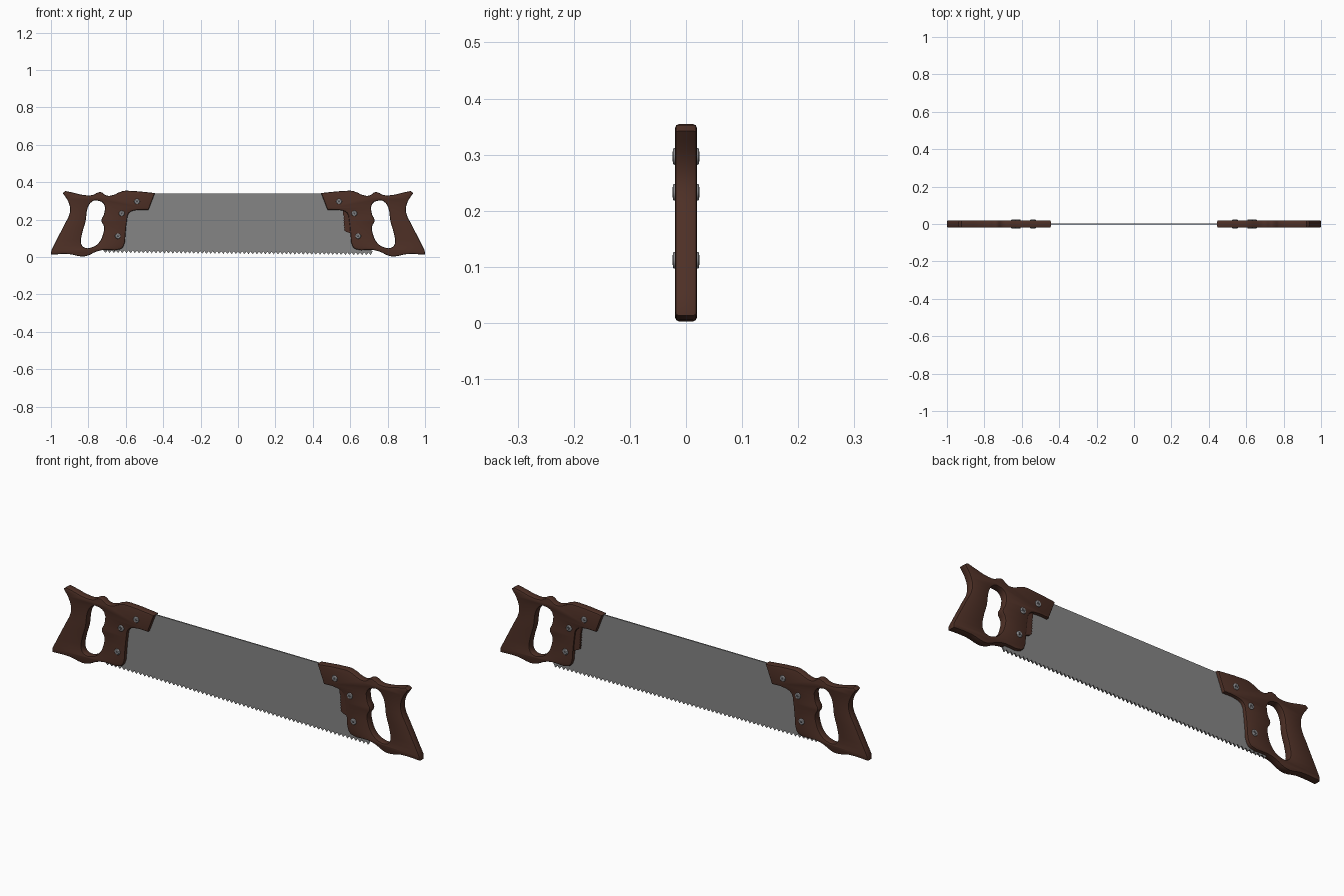
import bpy, bmesh, math

if "Cube" in bpy.data.objects:
    bpy.data.objects.remove(bpy.data.objects["Cube"])

def mat(name, c):
    m = bpy.data.materials.new(name)
    m.diffuse_color = (*c, 1)
    m.use_nodes = True
    m.node_tree.nodes["Principled BSDF"].inputs["Base Color"].default_value = m.diffuse_color
    return m

wood = mat("dark_brown_wood", (0.075, 0.029, 0.019))
steel = mat("grey_steel", (0.235, 0.235, 0.235))
bolt = mat("bolt_metal", (0.25, 0.25, 0.26))
dark = mat("bolt_recess", (0.06, 0.06, 0.065))

def plate(name, loops, half, bevel, material, y=0, res=3, smooth=True):
    """Filled profile in the XZ plane; a third value marks a sharp corner."""
    cu = bpy.data.curves.new(name, 'CURVE')
    cu.dimensions, cu.fill_mode, cu.resolution_u = '2D', 'BOTH', res
    cu.extrude, cu.bevel_depth, cu.offset, cu.bevel_resolution = half - bevel, bevel, -bevel, 1
    for pts in loops:
        sp = cu.splines.new('BEZIER' if smooth else 'POLY')
        dst = sp.bezier_points if smooth else sp.points
        dst.add(len(pts) - 1)
        for d, p in zip(dst, pts):
            if smooth:
                d.co = (p[0], p[1], 0)
                d.handle_left_type = d.handle_right_type = 'VECTOR' if len(p) > 2 else 'AUTO'
            else:
                d.co = (p[0], p[1], 0, 1)
        sp.use_cyclic_u = True
    ob = bpy.data.objects.new(name, cu)
    bpy.context.collection.objects.link(ob)
    ob.rotation_euler = (math.pi / 2, 0, 0)
    ob.location.y = y
    bpy.ops.object.select_all(action='DESELECT')
    ob.select_set(True)
    bpy.context.view_layer.objects.active = ob
    bpy.ops.object.convert(target='MESH')
    ob = bpy.context.object
    bm = bmesh.new()
    bm.from_mesh(ob.data)
    bmesh.ops.remove_doubles(bm, verts=bm.verts, dist=1e-5)
    bmesh.ops.recalc_face_normals(bm, faces=bm.faces)
    bm.to_mesh(ob.data)
    bm.free()
    ob.data.materials.clear()
    ob.data.materials.append(material)
    for f in ob.data.polygons:
        f.material_index = 0
    if smooth:
        bpy.ops.object.shade_smooth_by_angle(angle=math.radians(25))
    return ob

# handle profile for the -x end, with grip hole
outline = [(-1, .013, 1), (-.998, .036, 1), (-.962, .107), (-.93, .17), (-.899, .238),
           (-.904, .288), (-.937, .342, 1), (-.922, .353, 1), (-.877, .343), (-.829, .332),
           (-.775, .332), (-.754, .343), (-.733, .347), (-.706, .330), (-.68, .328),
           (-.615, .353), (-.578, .354), (-.444, .342, 1), (-.479, .251, 1), (-.548, .25),
           (-.583, .235), (-.594, .193), (-.602, .12), (-.611, .06), (-.629, .042),
           (-.717, .038), (-.76, .028), (-.802, .008), (-.835, .003), (-.9, .015)]
hole = [(-.778, .298), (-.755, .302), (-.718, .285), (-.716, .23), (-.731, .194),
        (-.717, .165), (-.722, .12), (-.745, .075), (-.78, .052), (-.82, .05),
        (-.838, .07), (-.836, .115), (-.815, .19), (-.803, .265)]
screws = [(-.540, .297), (-.622, .233), (-.642, .112)]

def ring(cx, cz, r_of, n):
    return [(cx + r_of(i) * math.cos(i * 2 * math.pi / n),
             cz + r_of(i) * math.sin(i * 2 * math.pi / n)) for i in range(n)]

for side, s in (("left", 1), ("right", -1)):
    flip = lambda pts: [(s * p[0], *p[1:]) for p in pts]
    plate(side + "_handle", [flip(outline), flip(hole)], .0195, .007, wood)
    # through bolts with star-shaped recesses
    for k, (x, z) in enumerate(screws):
        plate(f"{side}_bolt_{k}", [ring(s * x, z, lambda i: .015, 20)], .0235, .003, bolt, smooth=False)
        for y in (-.0236, .0236):
            plate(f"{side}_bolt_star_{k}", [ring(s * x, z, lambda i: .009 if i % 2 else .004, 12)],
                  .0006, 0, dark, y=y, smooth=False)

# ribbed thumb rest on the right handle
ribs = [(.563 + .0045 * (i % 2) + .004 * (i / 12) ** 2, .222 - .078 * i / 12) for i in range(13)]
plate("thumb_rest", [[(.63, .25), (.56, .25)] + ribs + [(.577, .135), (.60, .127), (.63, .127)]],
      .013, 0, wood, smooth=False)

# blade with a gently sloping row of teeth
N, x0, x1 = 64, -.72, .72
teeth = []
for i in range(N):
    for t, dz in ((0, .014), (.5, 0)):
        u = (i + t) / N
        teeth.append((x0 + (x1 - x0) * u, .022 - .012 * u + dz))
blade = teeth + [(.72, .03), (.70, .045), (.68, .2), (.64, .315), (.55, .340),
                 (-.55, .340), (-.64, .315), (-.68, .2), (-.70, .045)]
plate("saw_blade", [blade], .003, 0, steel, smooth=False)
